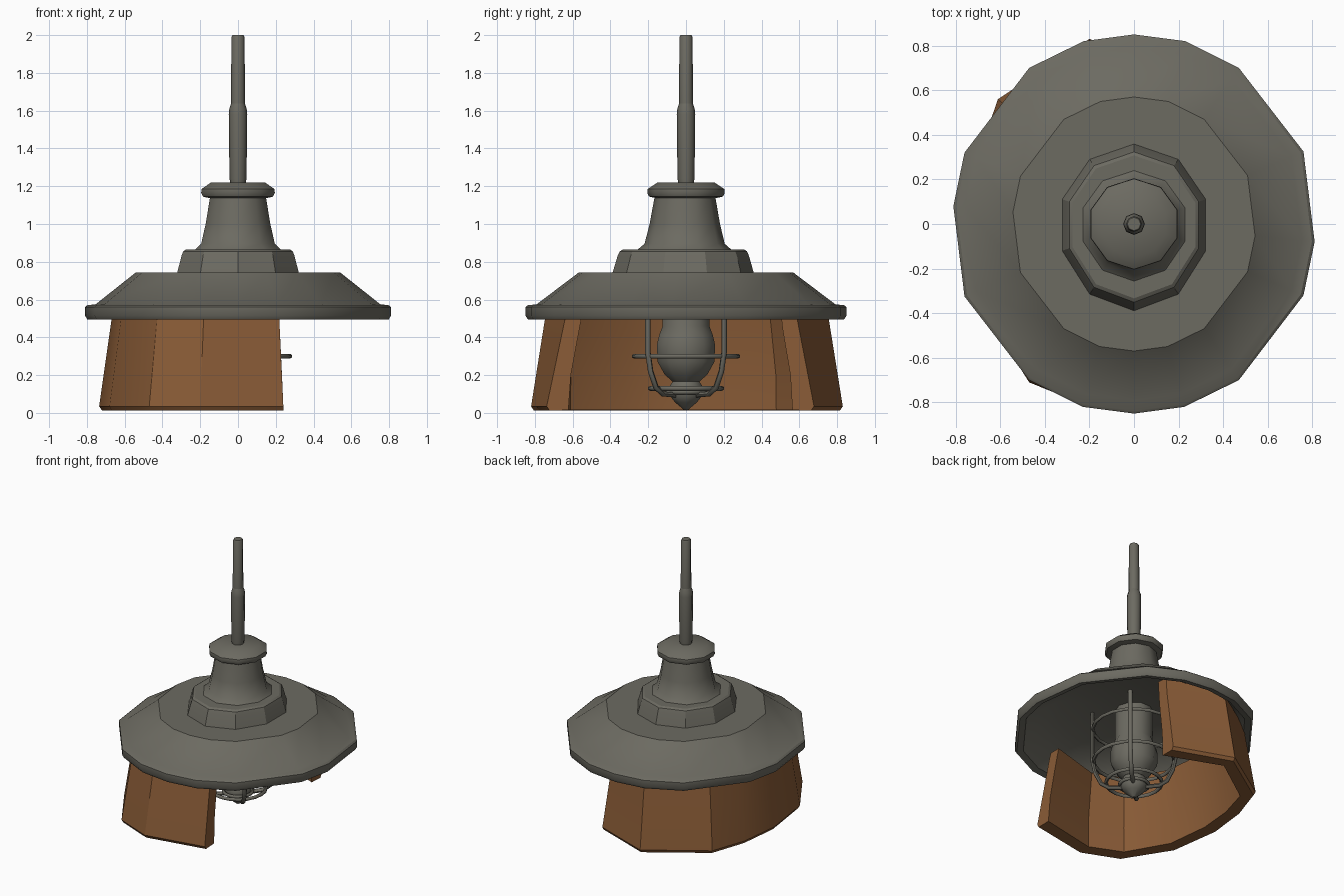
import bpy, bmesh, math
from mathutils import Vector

if "Cube" in bpy.data.objects:
    bpy.data.objects.remove(bpy.data.objects["Cube"])


def material(name, rgb):
    m = bpy.data.materials.new(name)
    m.diffuse_color = (*rgb, 1)
    m.use_nodes = True
    m.node_tree.nodes["Principled BSDF"].inputs["Base Color"].default_value = m.diffuse_color
    return m


GRAY = material("weathered gray metal", (0.15, 0.145, 0.12))
BROWN = material("rust brown", (0.25, 0.105, 0.037))


def loft(name, rings, mat, loop=False):
    """Skin a list of equally long closed point rings and cap the ends."""
    bm = bmesh.new()
    rows = [[bm.verts.new(p) for p in ring] for ring in rings]
    n = len(rows[0])
    pairs = list(zip(rows, rows[1:])) + ([(rows[-1], rows[0])] if loop else [])
    for a, b in pairs:
        for i in range(n):
            j = (i + 1) % n
            bm.faces.new((a[i], a[j], b[j], b[i]))
    if not loop:
        bm.faces.new(rows[0])
        bm.faces.new(rows[-1])
    bmesh.ops.recalc_face_normals(bm, faces=bm.faces)
    mesh = bpy.data.meshes.new(name)
    bm.to_mesh(mesh)
    bm.free()
    mesh.materials.append(mat)
    ob = bpy.data.objects.new(name, mesh)
    bpy.context.collection.objects.link(ob)
    return ob


def smooth(ob, angle=40):
    bpy.ops.object.select_all(action='DESELECT')
    ob.select_set(True)
    bpy.context.view_layer.objects.active = ob
    bpy.ops.object.shade_smooth_by_angle(angle=math.radians(angle))


def lathe(name, profile, sides, front=1.0, back=1.0, turn=0.0, angle=40):
    """Profile of (radius, z) spun into a faceted solid, stretched front and back."""
    rings = []
    for r, z in profile:
        ring = []
        for k in range(sides):
            a = turn + k * math.tau / sides
            y = r * math.sin(a)
            ring.append((r * math.cos(a), y * (front if y < 0 else back), z))
        rings.append(ring)
    smooth(loft(name, rings, GRAY), angle)


def tube(name, path, r, loop=False, sides=6):
    """Round bar along a path."""
    pts = [Vector(p) for p in path]
    n = len(pts)
    rings = []
    for i, p in enumerate(pts):
        a = pts[(i - 1) % n] if loop or i else p
        b = pts[(i + 1) % n] if loop or i < n - 1 else p
        d = (b - a).normalized()
        side = d.cross(Vector((p.x, p.y, 0))).normalized()
        up = side.cross(d)
        rings.append([p + r * (math.cos(t) * side + math.sin(t) * up)
                      for t in (k * math.tau / sides for k in range(sides))])
    smooth(loft(name, rings, GRAY, loop=loop), 60)


# Wide shade with an irregular many-sided outline and hollow underside
half = [(0.81, -0.08), (0.76, 0.325), (0.47, 0.70), (0.23, 0.82), (0, 0.85),
        (-0.225, 0.82), (-0.47, 0.70), (-0.76, 0.32)]
outline = half + [(-x, -y) for x, y in half]
shade_profile = [(0.05, 0.69), (0.62, 0.69), (0.90, 0.545), (0.93, 0.505),
                 (0.985, 0.495), (1.0, 0.515), (1.0, 0.56), (0.985, 0.57),
                 (0.93, 0.575), (0.67, 0.742), (0.05, 0.742)]
smooth(loft("shade", [[(x * f, y * f, z) for x, y in outline]
                      for f, z in shade_profile], GRAY), 33)

# Stepped tier (with a longer front corner), neck, cap and hanging rod
TURN = math.pi / 10
lathe("tier", [(0.34, 0.735), (0.315, 0.83), (0.305, 0.855), (0.29, 0.865), (0.2, 0.865)],
      10, front=1.15, back=1.06, turn=TURN, angle=30)
lathe("neck", [(0.245, 0.86), (0.205, 0.895), (0.18, 1.0), (0.155, 1.145)],
      10, front=1.07, turn=TURN, angle=38)
lathe("cap", [(0.15, 1.135), (0.195, 1.145), (0.205, 1.165), (0.203, 1.185),
              (0.15, 1.22)], 10, turn=TURN, angle=45)
lathe("lower_rod", [(0.04, 1.21), (0.045, 1.24), (0.049, 1.58), (0.046, 1.61),
                    (0.036, 1.64)], 8, angle=50)
lathe("upper_rod", [(0.037, 1.60), (0.035, 1.99), (0.030, 2.0)], 8, angle=50)

# Rust brown skirt: a thick wall open towards +x with broad end faces
skirt_line = [(0.24, -0.74), (-0.20, -0.82), (-0.47, -0.71), (-0.68, -0.38),
              (-0.735, 0.0), (-0.70, 0.30), (-0.61, 0.56), (-0.20, 0.83), (0.22, 0.68)]
# (scale, inset, height): up the outside, then down the inside
wall = [(1.0, 0.015, 0.012), (1.0, 0, 0.035), (0.91, 0, 0.50), (0.895, 0, 0.56),
        (0.895, 0.09, 0.56), (0.92, 0.09, 0.45), (0.97, 0.09, 0.20), (0.99, 0.10, 0.015)]
sections = []
for i, (x, y) in enumerate(skirt_line):
    end = i in (0, len(skirt_line) - 1)
    # the end faces lie square to the opening
    inward = Vector((0, y)).normalized() if end else Vector((x + 0.15, y)).normalized()
    section = []
    for f, inset, z in wall:
        px, py = Vector((x, y)) - inward * inset * (1.1 if end else 1)
        if end:  # the free ends lean in further and reach up under the shade
            py *= 1 - 0.10 * z
            z += 0.07 if y > 0 and z > 0.5 else 0
        section.append((px * f, py * f, z))
    sections.append(section)
smooth(loft("skirt", sections, BROWN), 32)

# Bulb with socket and pointed tip
lathe("bulb", [(0.13, 0.70), (0.13, 0.46), (0.15, 0.41), (0.162, 0.36),
               (0.158, 0.27), (0.12, 0.205), (0.075, 0.165)], 10, angle=40)
lathe("bulb_tip", [(0.07, 0.17), (0.09, 0.145), (0.09, 0.09), (0.06, 0.055),
                   (0.01, 0.015)], 10, angle=40)


# Guard cage: four bent bars and their hoops
def hoop(name, radius, z, r):
    tube(name, [(radius * math.cos(k * math.tau / 20),
                 radius * math.sin(k * math.tau / 20), z) for k in range(20)], r, True)


for k in range(4):
    a = math.pi / 4 + k * math.pi / 2
    tube("cage_bar_%d" % (k + 1),
         [(r * math.cos(a), r * math.sin(a), z) for r, z in
          [(0.285, 0.695), (0.285, 0.32), (0.265, 0.22), (0.225, 0.135),
           (0.17, 0.10), (0.08, 0.095)]], 0.015)
hoop("cage_hoop_top", 0.28, 0.55, 0.012)
hoop("cage_hoop_middle", 0.275, 0.30, 0.013)
hoop("cage_hoop_bottom", 0.19, 0.13, 0.013)
hoop("cage_hoop_tip", 0.10, 0.11, 0.012)
